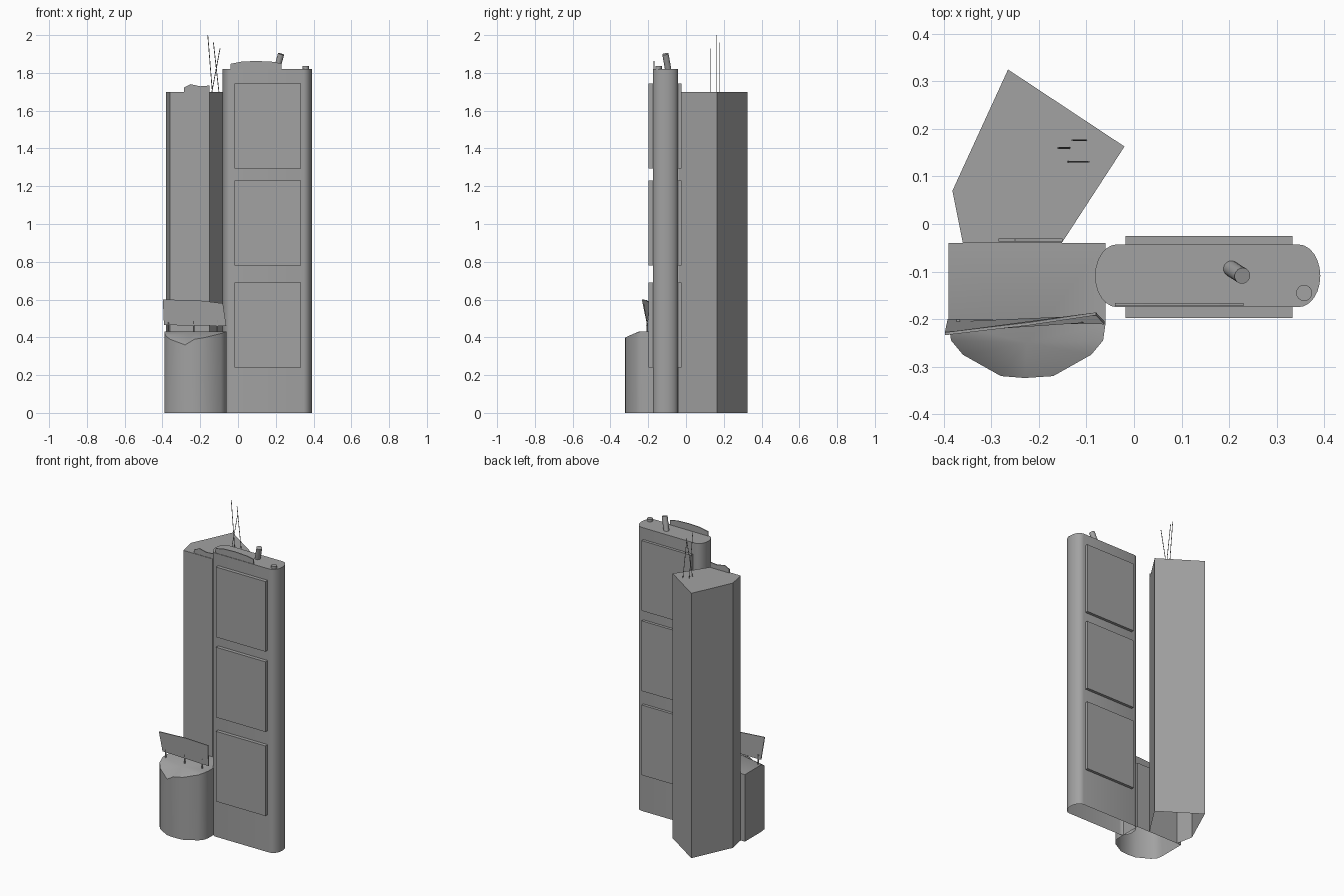
import bpy
import bmesh
import math
from mathutils import Vector

cube = bpy.data.objects.get("Cube")
if cube:
    bpy.data.objects.remove(cube, do_unlink=True)

grey = bpy.data.materials.new("concrete_grey")
grey.use_nodes = True
colour = (0.36, 0.36, 0.36, 1)
grey.diffuse_color = colour
grey.node_tree.nodes["Principled BSDF"].inputs["Base Color"].default_value = colour


def finish(name, bm, smooth=False):
    bmesh.ops.recalc_face_normals(bm, faces=bm.faces)
    mesh = bpy.data.meshes.new(name)
    bm.to_mesh(mesh)
    bm.free()
    mesh.materials.append(grey)
    obj = bpy.data.objects.new(name, mesh)
    bpy.context.collection.objects.link(obj)
    if smooth:
        bpy.ops.object.select_all(action='DESELECT')
        obj.select_set(True)
        bpy.context.view_layer.objects.active = obj
        bpy.ops.object.shade_smooth_by_angle(angle=math.radians(35))
    return obj


def loft(name, low, high, base=True, peak=None, smooth=False):
    """Walls between two matching loops, with a flat or fanned top."""
    bm = bmesh.new()
    a = [bm.verts.new(p) for p in low]
    b = [bm.verts.new(p) for p in high]
    n = len(a)
    for i in range(n):
        j = (i + 1) % n
        bm.faces.new((a[i], a[j], b[j], b[i]))
    if peak:
        centre = bm.verts.new(peak)
        for i in range(n):
            bm.faces.new((b[i], b[(i + 1) % n], centre))
    else:
        bm.faces.new(b)
    if base:
        bm.faces.new(a[::-1])
    return finish(name, bm, smooth)


def tower(name, outline, height, smooth=False):
    return loft(name, [(x, y, 0) for x, y in outline],
                [(x, y, height) for x, y in outline], base=False, smooth=smooth)


def plate(name, profile, y, thick=0.006):
    return loft(name, [(x, y, z) for x, z in profile],
                [(x, y + thick, z) for x, z in profile])


def box(name, lo, hi):
    corners = [(lo[0], lo[1]), (hi[0], lo[1]), (hi[0], hi[1]), (lo[0], hi[1])]
    return loft(name, [(x, y, lo[2]) for x, y in corners],
                [(x, y, hi[2]) for x, y in corners])


def rod(name, start, end, radius, sides=16):
    start, end = Vector(start), Vector(end)
    axis = end - start
    bm = bmesh.new()
    bmesh.ops.create_cone(bm, cap_ends=True, segments=sides, radius1=radius,
                          radius2=radius, depth=axis.length)
    obj = finish(name, bm, smooth=sides > 8)
    obj.location = (start + end) / 2
    obj.rotation_euler = axis.to_track_quat('Z', 'Y').to_euler()
    return obj


# Tall slab tower with rounded ends
slab = []
for centre, turn in ((0.346, -90), (-0.036, 90)):
    for i in range(13):
        t = math.radians(turn + i * 15)
        slab.append((centre + 0.046 * math.cos(t), -0.109 + 0.066 * math.sin(t)))
tower("slab_tower", slab, 1.82, smooth=True)

# Raised panels showing on both faces of the slab
for i, z in enumerate((0.24, 0.78, 1.295)):
    box(f"wall_panel_{i + 1}", (-0.018, -0.198, z), (0.333, -0.025, z + 0.45))

# Slab roof: curved parapet, leaning chimney, vent
plate("slab_parapet", [(-0.04, 1.815), (0.23, 1.815), (0.23, 1.85), (0.18, 1.859),
                       (0.1, 1.863), (0.02, 1.86), (-0.04, 1.848)], -0.172)
rod("chimney", (0.203, -0.093, 1.81), (0.228, -0.109, 1.9), 0.017)
rod("roof_vent", (0.358, -0.145, 1.81), (0.358, -0.145, 1.836), 0.017)

# Five-sided rear tower
tower("rear_tower", [(-0.382, 0.07), (-0.36, -0.04), (-0.152, -0.04),
                     (-0.02, 0.163), (-0.265, 0.325)], 1.70)
plate("rear_parapet", [(-0.285, 1.695), (-0.15, 1.695), (-0.15, 1.733), (-0.2, 1.729),
                       (-0.25, 1.74), (-0.285, 1.723)], -0.037)

# Antennas
masts = (((-0.135, 0.16, 1.69), (-0.16, 0.16, 2.0)),
         ((-0.14, 0.131, 1.69), (-0.095, 0.131, 1.93)),
         ((-0.1, 0.176, 1.69), (-0.13, 0.176, 1.96)))
for i, (start, end) in enumerate(masts):
    rod(f"antenna_{i + 1}", start, end, 0.002, sides=6)

# Bow-fronted podium with a notched front rim
rim = [(-0.06, -0.04, 0.43), (-0.39, -0.04, 0.43), (-0.39, -0.21, 0.43),
       (-0.385, -0.245, 0.41), (-0.36, -0.275, 0.39), (-0.28, -0.32, 0.36),
       (-0.23, -0.324, 0.39), (-0.17, -0.32, 0.40), (-0.09, -0.275, 0.42),
       (-0.065, -0.245, 0.43), (-0.06, -0.21, 0.43)]
loft("podium", [(x, y, 0) for x, y, z in rim], rim, base=False,
     peak=(-0.225, -0.25, 0.43), smooth=True)

# Twisted sign board on posts
board = [(-0.392, -0.206, 0.465), (-0.062, -0.211, 0.46), (-0.08, -0.192, 0.58),
         (-0.22, -0.213, 0.597), (-0.398, -0.234, 0.6)]
loft("sign_board", board, [(x, y + 0.006, z) for x, y, z in board])
for i, x in enumerate((-0.37, -0.235, -0.11)):
    rod(f"sign_post_{i + 1}", (x, -0.204, 0.42), (x, -0.204, 0.49), 0.004, sides=8)
